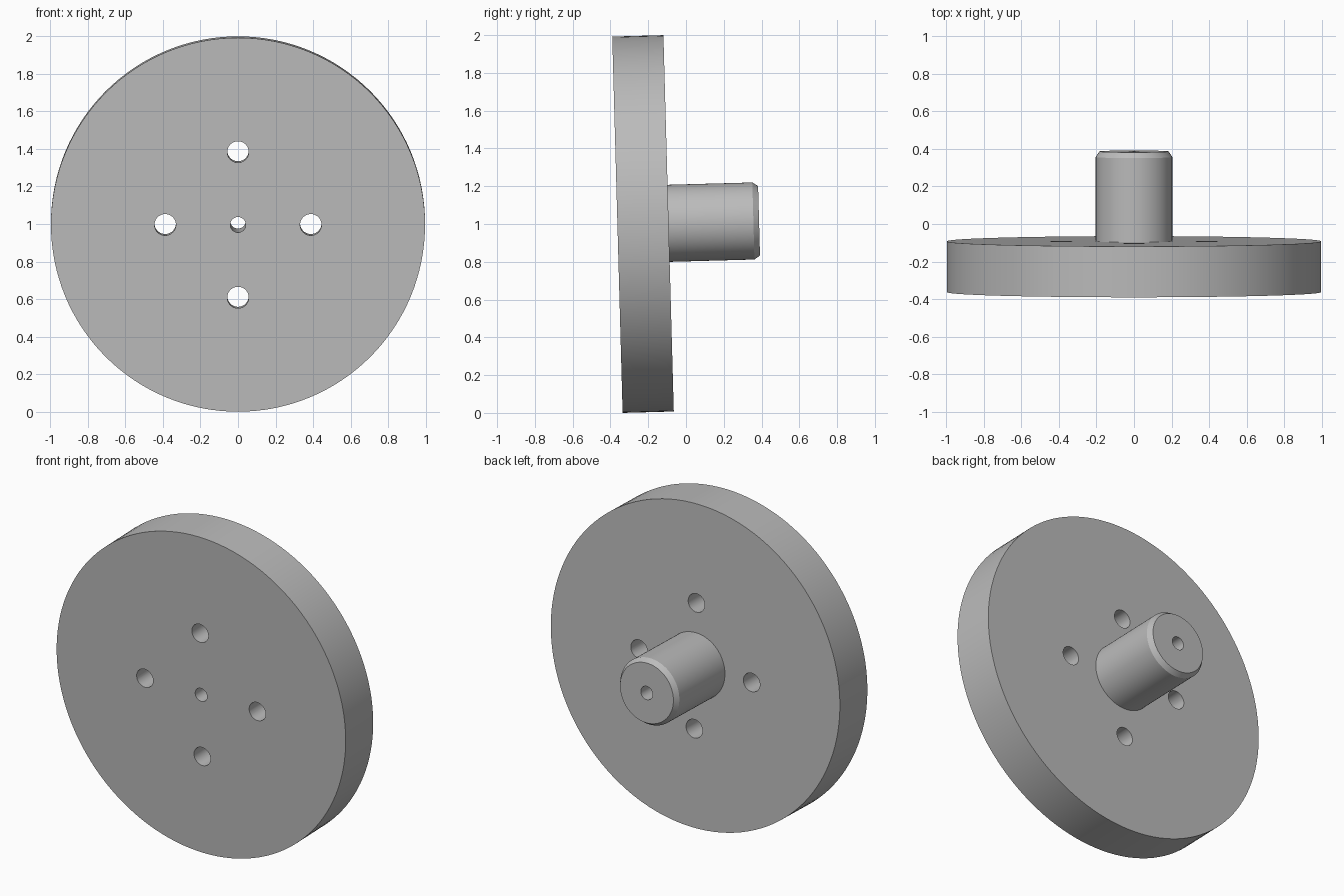
import bpy, bmesh
from math import cos, sin, tau, pi, radians
from mathutils import Matrix, Vector

cube = bpy.data.objects.get("Cube")
if cube:
    bpy.data.objects.remove(cube, do_unlink=True)

SEGMENTS = 128
DISC_R, DISC_T = 0.9965, 0.271
SHAFT_R, LENGTH = 0.204, 0.75
BORE_R = 0.041
BOLT_R, BOLT_CIRCLE = 0.057, 0.388
TILT = radians(1.58)

metal = bpy.data.materials.new("grey metal")
metal.use_nodes = True
grey = (0.5, 0.5, 0.5, 1)
metal.diffuse_color = grey
metal.node_tree.nodes["Principled BSDF"].inputs["Base Color"].default_value = grey


def make_object(name, bm):
    bmesh.ops.recalc_face_normals(bm, faces=bm.faces)
    mesh = bpy.data.meshes.new(name)
    bm.to_mesh(mesh)
    bm.free()
    mesh.materials.append(metal)
    obj = bpy.data.objects.new(name, mesh)
    bpy.context.collection.objects.link(obj)
    return obj


def lathe(name, profile):
    """Turn a closed (radius, height) profile around z."""
    bm = bmesh.new()
    rings = []
    for i in range(SEGMENTS):
        a = tau * i / SEGMENTS
        rings.append([bm.verts.new((r * cos(a), r * sin(a), h)) for r, h in profile])
    n = len(profile)
    for i in range(SEGMENTS):
        here, there = rings[i], rings[(i + 1) % SEGMENTS]
        for j in range(n):
            k = (j + 1) % n
            bm.faces.new((here[j], there[j], there[k], here[k]))
    return make_object(name, bm)


# Turned body: wide disc, chamfered shaft and central bore
body = lathe("disc_with_shaft", [
    (BORE_R, 0), (DISC_R, 0), (DISC_R, DISC_T), (SHAFT_R, DISC_T),
    (SHAFT_R, LENGTH - 0.03), (SHAFT_R - 0.02, LENGTH), (BORE_R, LENGTH)])

# Four bolt holes through the disc
bm = bmesh.new()
for i in range(4):
    a = i * pi / 2
    spot = Vector((BOLT_CIRCLE * cos(a), BOLT_CIRCLE * sin(a), DISC_T / 2))
    bmesh.ops.create_cone(bm, cap_ends=True, segments=48, radius1=BOLT_R,
                          radius2=BOLT_R, depth=DISC_T * 2,
                          matrix=Matrix.Translation(spot))
cutter = make_object("bolt_hole_cutter", bm)
cutter.hide_render = True

cut = body.modifiers.new("bolt holes", "BOOLEAN")
cut.operation = "DIFFERENCE"
cut.solver = "EXACT"
cut.object = cutter
bpy.context.view_layer.objects.active = body
body.select_set(True)
bpy.ops.object.modifier_apply(modifier=cut.name)
bpy.data.objects.remove(cutter, do_unlink=True)

# Stand the disc upright, shaft to the back and tilted slightly up
body.data.transform(Matrix.Translation((0, -0.363, DISC_R * cos(TILT)))
                    @ Matrix.Rotation(TILT - pi / 2, 4, "X"))
bpy.ops.object.shade_smooth_by_angle(angle=radians(30))
